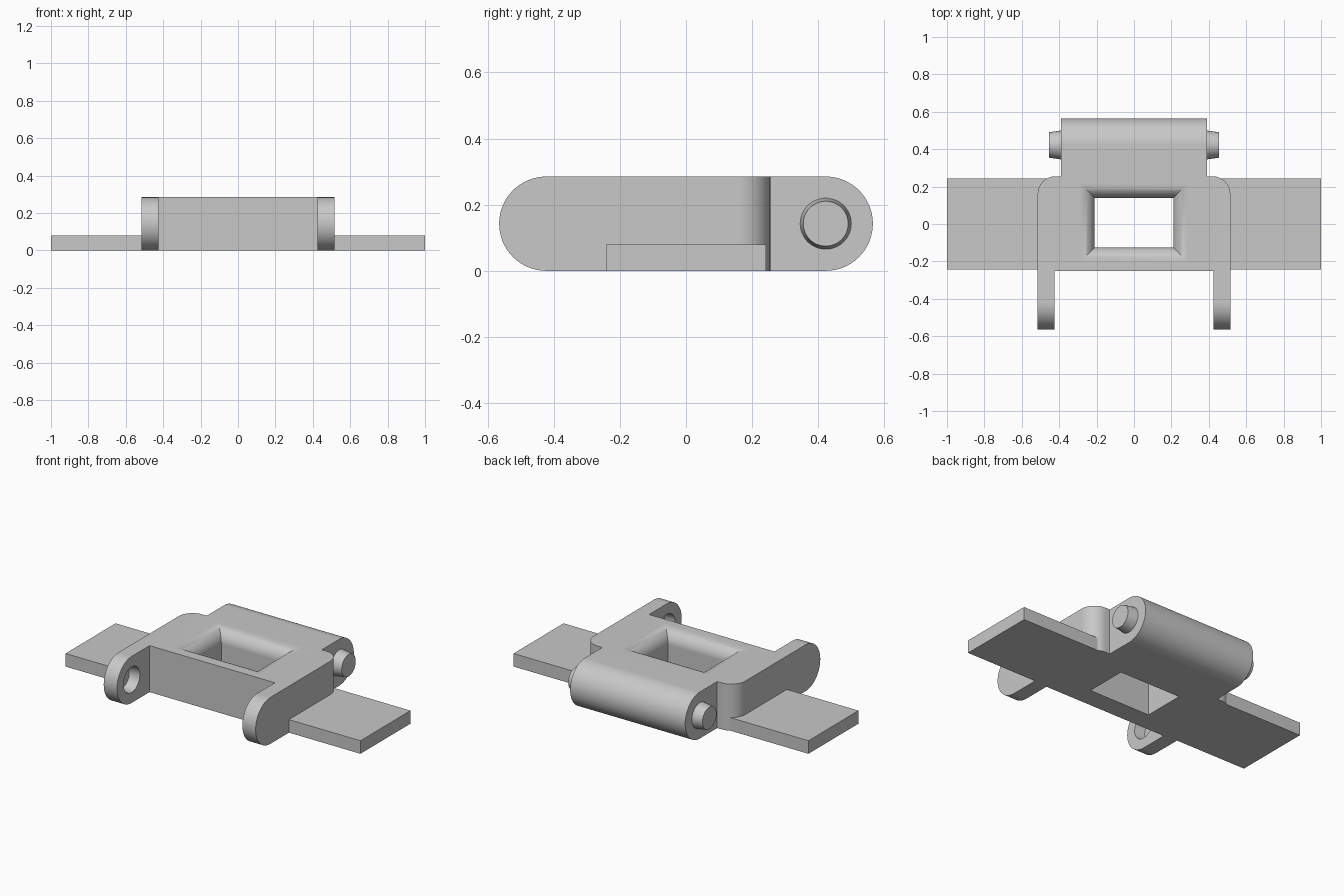
import bpy, bmesh, math
from mathutils import Matrix, Vector

cube = bpy.data.objects.get("Cube")
if cube:
    bpy.data.objects.remove(cube, do_unlink=True)

metal = bpy.data.materials.new("grey_metal")
metal.use_nodes = True
GREY = (0.58, 0.58, 0.58, 1)
metal.diffuse_color = GREY
metal.node_tree.nodes["Principled BSDF"].inputs["Base Color"].default_value = GREY

HEIGHT = 0.285
R = HEIGHT / 2          # radius of the rounded ends
PIVOT = 0.565 - R       # distance of the pivots from the centre


def finish(name, bm):
    bmesh.ops.recalc_face_normals(bm, faces=bm.faces)
    mesh = bpy.data.meshes.new(name)
    bm.to_mesh(mesh)
    bm.free()
    mesh.materials.append(metal)
    obj = bpy.data.objects.new(name, mesh)
    bpy.context.collection.objects.link(obj)
    return obj


def loft(name, rings):
    """Skin a stack of matching point rings and cap both ends."""
    bm = bmesh.new()
    loops = [[bm.verts.new(p) for p in ring] for ring in rings]
    n = len(loops[0])
    for a, b in zip(loops, loops[1:]):
        for i in range(n):
            j = (i + 1) % n
            bm.faces.new((a[i], a[j], b[j], b[i]))
    bm.faces.new(loops[0])
    bm.faces.new(loops[-1])
    return finish(name, bm)


def arc(cx, cy, r, start, end, steps):
    angles = [math.radians(start + (end - start) * i / steps) for i in range(steps + 1)]
    return [(cx + r * math.cos(a), cy + r * math.sin(a)) for a in angles]


def cone_x(name, x1, x2, y, r1, r2):
    """Tapered round pin lying along x."""
    bm = bmesh.new()
    turn = Matrix.Rotation(math.radians(90 if x2 > x1 else -90), 4, 'Y')
    place = Matrix.Translation(Vector(((x1 + x2) / 2, y, R))) @ turn
    bmesh.ops.create_cone(bm, cap_ends=True, segments=48, radius1=r1, radius2=r2,
                          depth=abs(x2 - x1), matrix=place)
    return finish(name, bm)


def carve(target, cutter, operation):
    cutter.hide_render = True
    mod = target.modifiers.new(operation, 'BOOLEAN')
    mod.operation = operation
    mod.solver = 'EXACT'
    mod.object = cutter
    bpy.context.view_layer.objects.active = target
    bpy.ops.object.modifier_apply(modifier=mod.name)
    bpy.data.objects.remove(cutter, do_unlink=True)


def smooth(obj):
    bpy.ops.object.select_all(action='DESELECT')
    obj.select_set(True)
    bpy.context.view_layer.objects.active = obj
    bpy.ops.object.shade_smooth_by_angle(angle=math.radians(30))
    mod = obj.modifiers.new("even_normals", 'WEIGHTED_NORMAL')
    mod.keep_sharp = True


# Link body: plan outline with ears, rounded shoulders and hinge barrel
half = [(0.425, -0.25), (0.425, -0.7), (0.515, -0.7)]
half += arc(0.42, 0.16, 0.095, 0, 90, 12)
half += [(0.39, 0.255), (0.39, 0.7)]
outline = half + [(-x, y) for x, y in reversed(half)]
body = loft("link_body", [[(x, y, z) for x, y in outline] for z in (-0.1, 0.4)])

# Trim the plan to a side profile with round ends
side = arc(PIVOT, R, R, -90, 90, 32) + arc(-PIVOT, R, R, 90, 270, 32)
carve(body, loft("side_trim", [[(x, y, z) for y, z in side] for x in (-0.7, 0.7)]), 'INTERSECT')

# Window with straight walls and a rounded upper rim
FILLET = 0.08
steps = [(-0.05, 0)]
for i in range(13):
    a = math.radians(90 * i / 12)
    steps.append((HEIGHT - FILLET + FILLET * math.sin(a), FILLET * (1 - math.cos(a))))
steps.append((0.4, FILLET))
rings = [[(-0.21 - d, -0.125 - d, z), (0.21 + d, -0.125 - d, z),
          (0.21 + d, 0.138 + d, z), (-0.21 - d, 0.138 + d, z)] for z, d in steps]
carve(body, loft("window_cutter", rings), 'DIFFERENCE')

# Blind pin sockets on the inner faces of the ears
for s in (1, -1):
    carve(body, cone_x("socket_cutter", s * 0.415, s * 0.49, -PIVOT, 0.08, 0.069), 'DIFFERENCE')
smooth(body)

# Hinge pins and side plates
for s, label in ((1, "left"), (-1, "right")):
    smooth(cone_x(label + "_hinge_pin", s * 0.385, s * 0.455, PIVOT, 0.078, 0.068))
    loft(label + "_side_plate", [[(s * x, y, z) for x, y in
         ((0.41, -0.242), (1, -0.242), (1, 0.242), (0.41, 0.242))] for z in (0, 0.08)])
